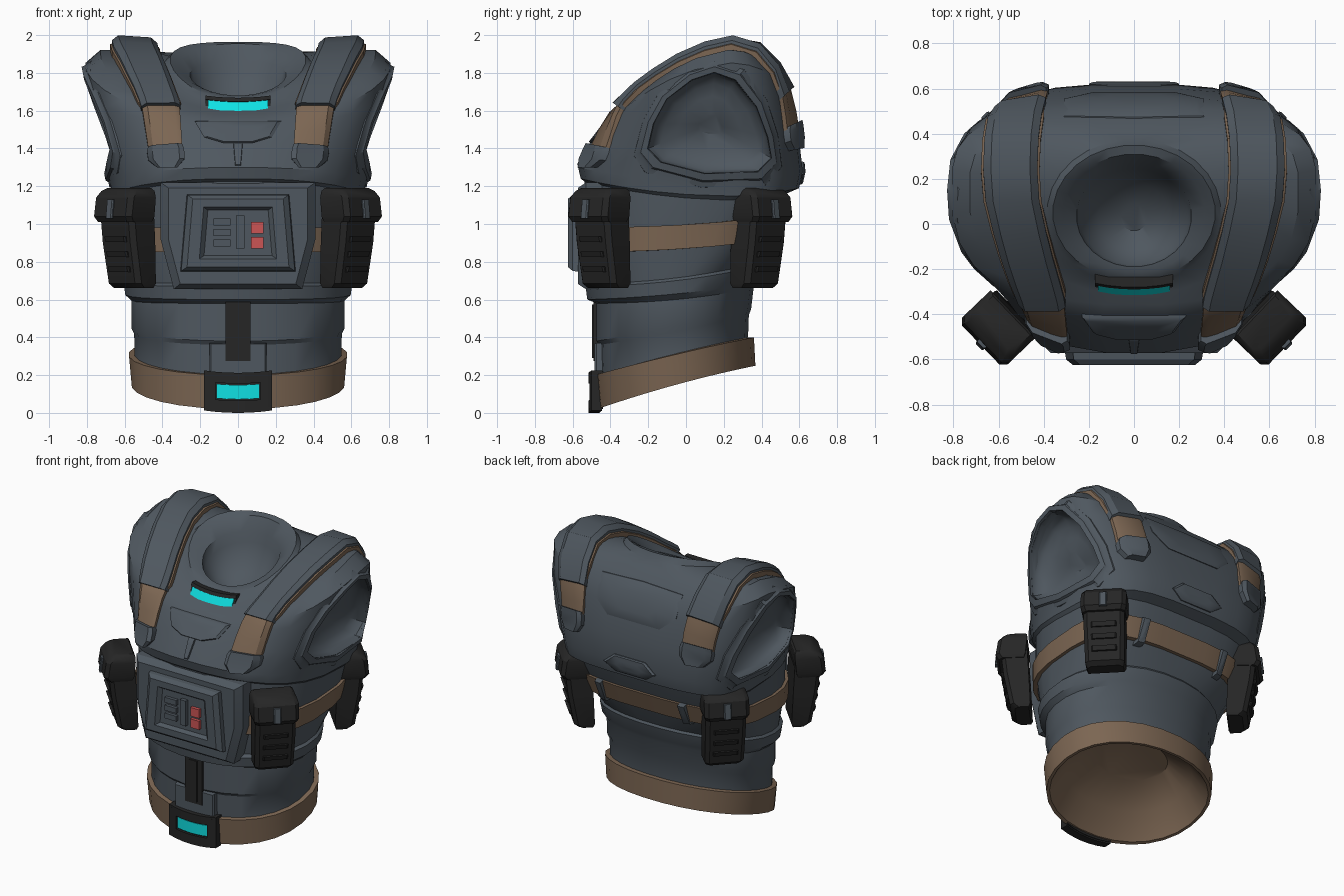
import bpy, bmesh, math
from mathutils import Vector
from mathutils.bvhtree import BVHTree

if "Cube" in bpy.data.objects:
    bpy.data.objects.remove(bpy.data.objects["Cube"])


def material(name, rgb):
    m = bpy.data.materials.new(name)
    m.diffuse_color = (*rgb, 1)
    m.use_nodes = True
    m.node_tree.nodes["Principled BSDF"].inputs["Base Color"].default_value = m.diffuse_color
    return m


GREY = material("slate grey", (0.078, 0.096, 0.115))
BROWN = material("leather brown", (0.20, 0.132, 0.085))
BLACK = material("pouch black", (0.019, 0.019, 0.019))
CYAN = material("glow cyan", (0.005, 0.75, 0.77))
RED = material("button red", (0.60, 0.09, 0.09))


def make(name, verts, faces, mat):
    me = bpy.data.meshes.new(name)
    me.from_pydata([tuple(v) for v in verts], [], faces)
    bm = bmesh.new()
    bm.from_mesh(me)
    bmesh.ops.recalc_face_normals(bm, faces=bm.faces)
    bm.to_mesh(me)
    bm.free()
    me.materials.append(mat)
    ob = bpy.data.objects.new(name, me)
    bpy.context.collection.objects.link(ob)
    return ob


def loft(name, rings, mat, start=True, end=True):
    n = len(rings[0])
    verts = [v for r in rings for v in r]
    faces = [(i * n + j, i * n + (j + 1) % n, (i + 1) * n + (j + 1) % n, (i + 1) * n + j)
             for i in range(len(rings) - 1) for j in range(n)]
    if start:
        faces.append(tuple(range(n)))
    if end:
        faces.append(tuple(range(len(verts) - n, len(verts))))
    return make(name, verts, faces, mat)


def box(name, x0, x1, y0, y1, z0, z1, mat):
    return loft(name, [[(x0, y0, z), (x1, y0, z), (x1, y1, z), (x0, y1, z)] for z in (z0, z1)], mat)


def torso_ring(yf, zf, yb, zb, w, zs, n=28):
    """Closed body section: front y/z, back y/z, half width and side height."""
    cy = -0.05 + 0.19 * min(1, max(0, (zs - 0.7) / 0.5))
    if w < 0.4:
        cy = (yf + yb) / 2
    out = []
    for i in range(n):
        a = 2 * math.pi * (i + 0.5) / n
        c, s = math.cos(a), math.sin(a)
        e = 1 if w < 0.4 else 0.93 if zs < 0.8 else 0.8 if s < 0 else 0.6
        S = math.copysign(abs(s) ** e, s)
        x = w * math.copysign(abs(c) ** e, c)
        y = cy + S * (cy - yf if s < 0 else yb - cy)
        out.append((x, y, zs + (zb - zf) / 2 * S + ((zf + zb) / 2 - zs) * S * S))
    return out


# torso shell
ABDOMEN = [(-.20, .42, .10, .50, .25, .46), (-.455, .18, .33, .38, .55, .29), (-.46, .36, .335, .52, .553, .43),
           (-.475, .38, .347, .55, .568, .46), (-.475, .58, .36, .66, .568, .60), (-.525, .60, .375, .69, .60, .63),
           (-.535, .67, .40, .78, .61, .70), (-.51, .685, .39, .795, .595, .715), (-.53, .90, .46, .96, .625, .92),
           (-.54, 1.225, .53, 1.16, .65, 1.13)]
CHEST = [(-.56, 1.24, .60, 1.19, .67, 1.15), (-.575, 1.30, .62, 1.28, .68, 1.22), (-.50, 1.43, .60, 1.45, .735, 1.40),
         (-.43, 1.52, .56, 1.65, .795, 1.70), (-.40, 1.55, .515, 1.75, .81, 1.84), (-.36, 1.58, .46, 1.82, .73, 1.905),
         (-.31, 1.60, .41, 1.88, .50, 1.885), (-.27, 1.63, .375, 1.92, .385, 1.85),
         (-.25, 1.655, .35, 1.965, .36, 1.87), (-.215, 1.675, .31, 1.955, .315, 1.84),
         (-.19, 1.68, .26, 1.865, .255, 1.79), (-.18, 1.64, .245, 1.80, .24, 1.72), (-.11, 1.57, .18, 1.67, .16, 1.62),
         (-.03, 1.55, .09, 1.60, .06, 1.57)]
body = loft("torso", [torso_ring(*r) for r in ABDOMEN + CHEST], GREY)
TREE = BVHTree.FromPolygons([v.co.copy() for v in body.data.vertices], [tuple(p.vertices) for p in body.data.polygons])


def hit(origin, direction):
    p = TREE.ray_cast(Vector(origin), Vector(direction))[0]
    return p if p is not None else TREE.find_nearest(Vector(origin))[0]


# hip belt (hollow underneath) and mid belt
loft("hip_belt", [torso_ring(*r) for r in [
    (-.20, .33, .12, .44, .28, .40), (-.36, .20, .26, .36, .44, .29), (-.45, .03, .35, .25, .545, .15),
    (-.47, .02, .37, .25, .565, .15), (-.485, .20, .362, .40, .58, .31), (-.44, .205, .32, .40, .54, .315)]],
    BROWN, True, False)
loft("mid_belt", [torso_ring(*r) for r in [
    (-.50, .85, .42, .92, .60, .87), (-.545, .85, .467, .92, .64, .87),
    (-.555, .98, .51, 1.05, .655, 1.0), (-.50, .98, .45, 1.05, .60, 1.0)]], BROWN, False, False)

# arm openings: carved bowl and raised rim, as (y, z) outlines
INNER = [(-.20, 1.40), (-.17, 1.53), (-.10, 1.66), (.03, 1.76), (.15, 1.80), (.26, 1.76), (.37, 1.62),
         (.43, 1.46), (.45, 1.35), (.38, 1.28), (.10, 1.27), (-.13, 1.33)]
OUTER = [(-.28, 1.36), (-.23, 1.55), (-.15, 1.69), (.01, 1.82), (.15, 1.865), (.31, 1.82), (.43, 1.66),
         (.49, 1.47), (.51, 1.30), (.42, 1.20), (.08, 1.19), (-.22, 1.27)]


def bowl_ring(side, x, k):
    return [(side * (x + 0.14 * (z - 1.5)), .13 + (y - .13) * k, 1.53 + (z - 1.53) * k) for y, z in INNER]


def rim_ring(side, t, lift):
    pts = []
    for (yi, zi), (yo, zo) in zip(INNER, OUTER):
        y, z = yo + (yi - yo) * t, zo + (zi - zo) * t
        pts.append((side * (hit((2, y, z), (-1, 0, 0)).x + lift), y, z))
    return pts


for side, tag in ((1, "right"), (-1, "left")):
    cutter = loft("arm_cutter", [bowl_ring(side, x, k) for x, k in
                                 ((1.2, 1), (.67, 1), (.64, .94), (.61, .8), (.59, .55), (.58, .2))], GREY)
    cutter.hide_render = True
    mod = body.modifiers.new("arm_hole", "BOOLEAN")
    mod.operation, mod.object = "DIFFERENCE", cutter
    bpy.context.view_layer.objects.active = body
    bpy.ops.object.modifier_apply(modifier=mod.name)
    bpy.data.objects.remove(cutter)
    loft("arm_rim_" + tag, [rim_ring(side, t, h) for t, h in
                            ((0, -.03), (.05, .008), (.4, .01), (.5, .022), (.95, .018), (1.02, -.05))],
         GREY, False, False)

# shoulder straps: angle over the shoulder, centre x, half width, height
KEYS = [(0, .375, .09, .055), (37, .41, .105, .065), (65, .48, .115, .075), (95, .55, .12, .09),
        (112, .545, .12, .075), (125, .53, .12, .062), (145, .49, .11, .055), (172, .47, .095, .045)]


def key(phi):
    for a, b in zip(KEYS, KEYS[1:]):
        if phi <= b[0]:
            t = (phi - a[0]) / (b[0] - a[0])
            return [p + (q - p) * t for p, q in zip(a, b)]
    return KEYS[-1]


def strap(name, side, stations, high, mat):
    """stations: (angle, width factor)"""
    rings = []
    for phi, wide in stations:
        _, cx, w, h = key(phi)
        d = Vector((0, -math.cos(math.radians(phi)), math.sin(math.radians(phi))))
        ring = []
        for u, k in ((-1, None), (-1, .65), (-.72, 1), (.72, 1), (1, .65), (1, None)):
            p = hit((cx + u * w * wide, .1, 1.3), d) + d * (-.02 if k is None else h * high * k)
            ring.append((side * p.x, p.y, p.z))
        rings.append(ring)
    loft(name, rings, mat)


PAD = (35, 40, 50, 62, 76, 90, 102, 114, 126, 138)
for side, tag in ((1, "right"), (-1, "left")):
    strap("shoulder_pad_" + tag, side, [(p, 1) for p in PAD], 1, GREY)
    strap("shoulder_strap_" + tag, side, [(p, 1.08 if 38 < p < 136 else .95) for p in (8, 20, 30) + PAD + (148, 158)], .6, BROWN)
    strap("front_strap_buckle_" + tag, side, [(0, .6), (4, 1.05), (9, 1.05), (11.5, .95)], 1.1, GREY)
    strap("back_strap_buckle_" + tag, side, [(154, .9), (157, 1), (163, 1), (169, .6)], 1.1, GREY)


# plates that follow the body; face = -1 front, 1 back
def patch(name, pts, face, lift, mat=GREY):
    cx, cz = sum(p[0] for p in pts) / len(pts), sum(p[1] for p in pts) / len(pts)

    def ring(k, h):
        return [hit((cx + (x - cx) * k, 3 * face, cz + (z - cz) * k), (0, -face, 0)) + Vector((0, face * h, 0))
                for x, z in pts]
    loft(name, [ring(1, -.02), ring(1, lift * .5), ring(.9, lift), ring(.5, lift), ring(.1, lift)], mat, False, True)


patch("collar_plate", [(-.23, 1.545), (0, 1.545), (.23, 1.545), (.18, 1.46), (.08, 1.43), (-.08, 1.43), (-.18, 1.46)], -1, .022)
patch("chest_spine", [(-.025, 1.43), (.025, 1.43), (.015, 1.31), (-.015, 1.31)], -1, .015)
patch("upper_back_plate", [(-.31, 1.80), (0, 1.81), (.31, 1.80), (.31, 1.66), (.2, 1.57), (-.2, 1.57), (-.31, 1.66)], 1, .012)
patch("lower_back_plate", [(-.2, 1.265), (-.12, 1.33), (.12, 1.33), (.2, 1.265), (.12, 1.21), (-.12, 1.21)], 1, .015)
for x in (-.32, .32):
    patch("belt_loop", [(x - .025, 1.05), (x + .025, 1.05), (x + .025, .89), (x - .025, .89)], 1, .045)


# front control box and its controls
def frustum(name, outline, steps, mat):
    cz = sum(p[1] for p in outline) / len(outline)
    loft(name, [[(x * k, y, cz + (z - cz) * k) for x, z in outline] for y, k in steps], mat)


frustum("control_box_base", [(-.41, 1.22), (.41, 1.22), (.41, .92), (.34, .655), (-.34, .655), (-.41, .92)],
        [(-.36, 1), (-.53, 1), (-.572, .9)], GREY)
frustum("control_box", [(-.275, 1.16), (.275, 1.16), (.31, .745), (-.31, .745)],
        [(-.54, 1), (-.60, .97), (-.625, .87), (-.625, .66), (-.60, .58)], GREY)
for z in (.90, .955, 1.01):
    box("toggle_bar", -.13, -.04, -.622, -.59, z - .018, z + .018, GREY)
box("slider", -.01, .035, -.625, -.59, .87, 1.045, GREY)
for z in (.90, .98):
    box("red_button", .068, .135, -.622, -.59, z - .03, z + .03, RED)

# abdomen plate with dark slot
frustum("abdomen_plate", [(-.15, .37), (.15, .37), (.15, .18), (-.15, .18)], [(-.42, 1), (-.475, 1), (-.485, .95)], GREY)
box("abdomen_slot", -.065, .065, -.490, -.42, .275, .59, BLACK)
box("abdomen_slot_ridge", -.03, .03, -.497, -.45, .29, .575, BLACK)


# curved bars: hip buckle and collar light
def arc_bar(name, section, x0, x1, bend, mat):
    xs = [x0 + (x1 - x0) * i / 6 for i in range(7)]
    loft(name, [[(x, y + bend * x * x, z + .4 * x * x) for y, z in section] for x in xs], mat)


def rect(y0, y1, z0, z1):
    return [(y0, z0), (y0, z1), (y1, z1), (y1, z0)]


arc_bar("hip_buckle", rect(-.50, -.455, .01, .21), -.18, .18, .5, BLACK)
arc_bar("buckle_top", rect(-.517, -.46, .155, .212), -.18, .18, .5, BLACK)
arc_bar("buckle_bottom", rect(-.517, -.46, 0, .065), -.18, .18, .5, BLACK)
for s in (-1, 1):
    arc_bar("buckle_end", rect(-.517, -.46, .02, .2), s * .12, s * .18, .5, BLACK)
arc_bar("buckle_light", rect(-.508, -.499, .072, .148), -.115, .115, .5, CYAN)
arc_bar("collar_light_frame", [(-.340, 1.563), (-.335, 1.585), (-.312, 1.588), (-.280, 1.645), (-.29, 1.648),
                               (-.28, 1.668), (-.2, 1.66), (-.25, 1.55)], -.172, .172, .6, BLACK)
arc_bar("collar_light", [(-.322, 1.587), (-.288, 1.646), (-.26, 1.64), (-.295, 1.583)], -.16, .16, .6, CYAN)


# four belt pouches, turned outward
def pouch_part(name, cx, cy, rows, mat, cut=.025):
    o = Vector((math.copysign(.72, cx), math.copysign(.69, cy), 0))
    u = Vector((-o.y, o.x, 0))
    rings = []
    for z, w, a, b in rows:
        sec = [(-w, a), (w, a), (w, b - cut), (w - cut, b), (cut - w, b), (-w, b - cut)]
        rings.append([Vector((cx, cy, z)) + u * p + o * q for p, q in sec])
    loft(name, rings, mat)


for cx in (.6, -.6):
    for cy in (-.46, .40):
        x = cx if cy < 0 else cx * .96
        pouch_part("pouch_body", x, cy, [(.66, .115, -.10, -.01), (.685, .125, -.11, .02),
                                         (.9, .13, -.10, .06), (1.08, .13, -.09, .08)], BLACK)
        pouch_part("pouch_flap", x, cy, [(1.01, .135, -.07, .09), (1.04, .145, -.08, .11), (1.14, .145, -.09, .095),
                                         (1.175, .135, -.09, .065), (1.19, .12, -.08, .035)], BLACK)
        for i, z in enumerate((.76, .84, .92)):
            b = .045 + .013 * i
            pouch_part("pouch_rib", x, cy, [(z - .015, .08, 0, b), (z + .015, .08, 0, b + .01)], BLACK, .008)
        pouch_part("pouch_latch", x, cy, [(1.03, .024, .05, .122), (1.13, .024, .05, .111)], GREY, .006)

# smooth shading with crisp edges
for ob in bpy.context.scene.objects:
    ob.select_set(True)
bpy.context.view_layer.objects.active = body
bpy.ops.object.shade_smooth_by_angle(angle=math.radians(32))
